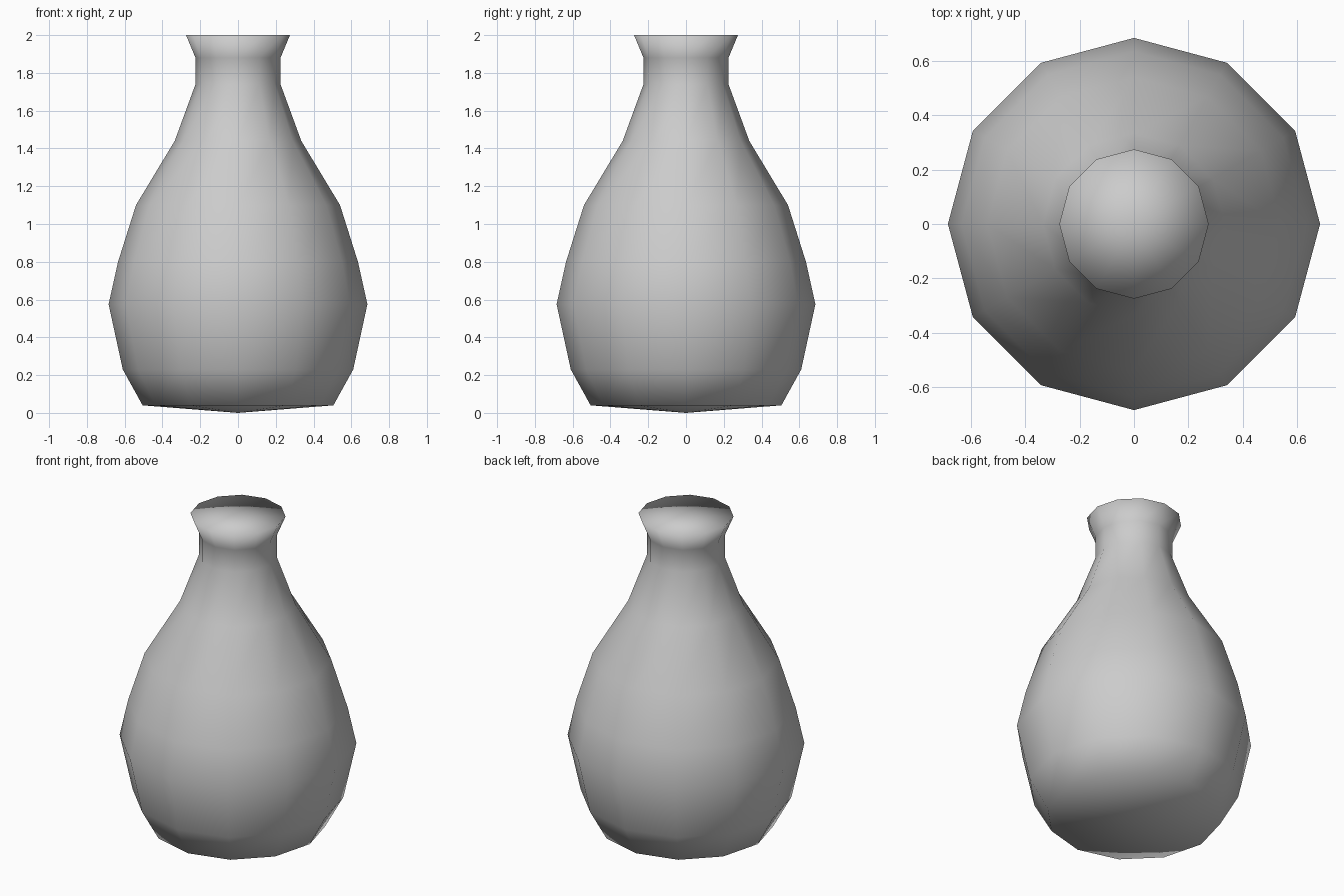
import bpy
import bmesh
from math import radians
from mathutils import Matrix

if "Cube" in bpy.data.objects:
    bpy.data.objects.remove(bpy.data.objects["Cube"])

SIDES = 12
# Outer profile as (radius, height), from foot to lip
PROFILE = [(0.505, 0.04), (0.61, 0.23), (0.685, 0.575), (0.635, 0.80), (0.54, 1.10),
           (0.335, 1.44), (0.225, 1.74), (0.225, 1.88), (0.275, 2.0)]


def flat_material(name, colour):
    mat = bpy.data.materials.new(name)
    mat.use_nodes = True
    mat.diffuse_color = colour
    mat.node_tree.nodes["Principled BSDF"].inputs["Base Color"].default_value = colour
    return mat


bm = bmesh.new()

# Stack one ring of vertices per profile point
rings = []
for radius, height in PROFILE:
    ring = bmesh.ops.create_circle(bm, segments=SIDES, radius=radius,
                                   matrix=Matrix.Translation((0, 0, height)))["verts"]
    rings.append(ring)

# Bridge neighbouring rings into the wall
for low, high in zip(rings, rings[1:]):
    for i in range(SIDES):
        j = (i + 1) % SIDES
        bm.faces.new((low[i], low[j], high[j], high[i]))

# Shallow pointed base and flat closed mouth
for ring, height in ((rings[0], 0.0), (rings[-1], 2.0)):
    centre = bm.verts.new((0, 0, height))
    for i in range(SIDES):
        bm.faces.new((centre, ring[i], ring[(i + 1) % SIDES]))

bmesh.ops.recalc_face_normals(bm, faces=bm.faces)
for face in bm.faces:
    face.smooth = True

mesh = bpy.data.meshes.new("vase")
bm.to_mesh(mesh)
bm.free()
vase = bpy.data.objects.new("vase", mesh)
bpy.context.collection.objects.link(vase)
mesh.materials.append(flat_material("plain grey", (0.6, 0.6, 0.6, 1.0)))
